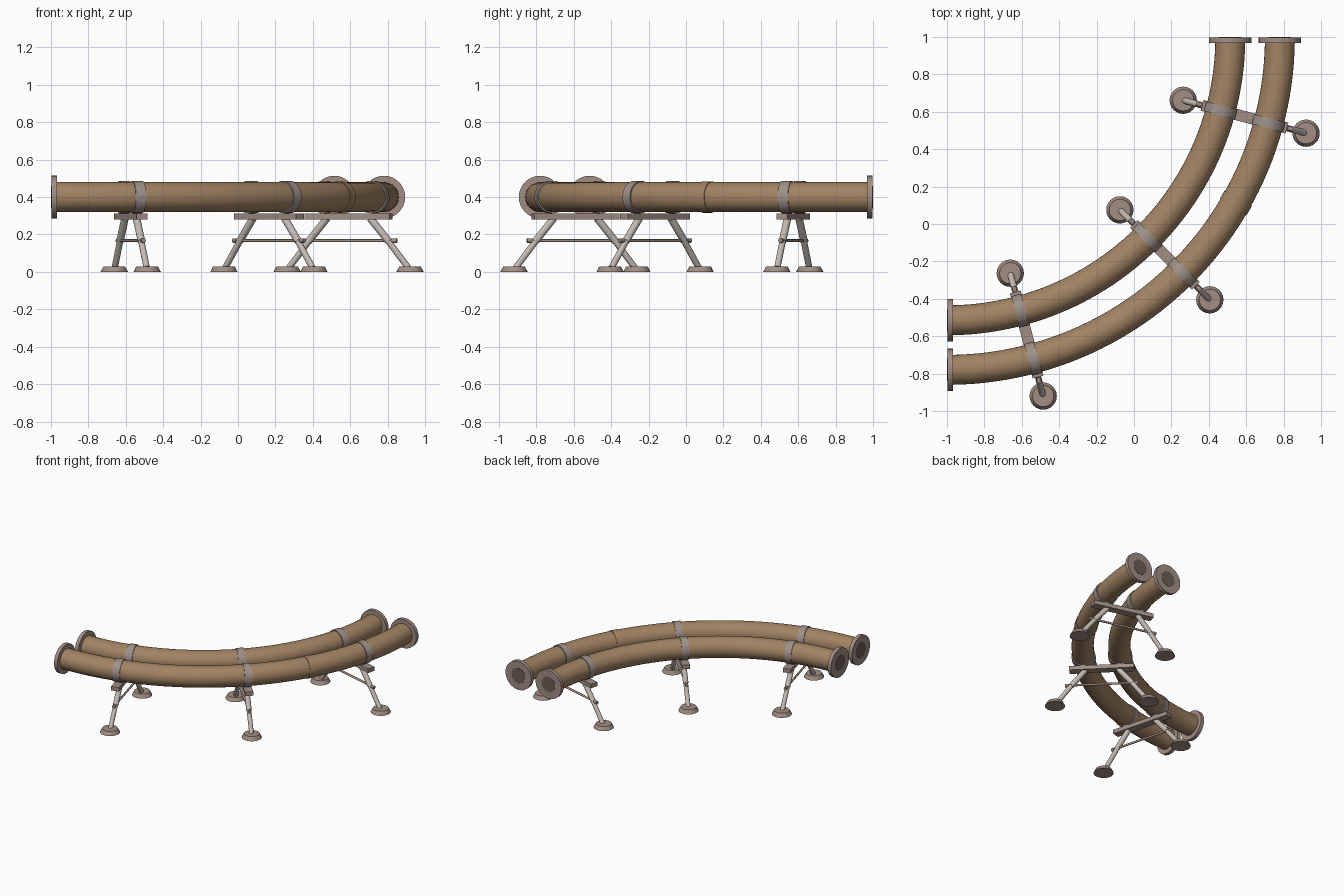
import bpy, bmesh, math
from mathutils import Vector

if "Cube" in bpy.data.objects:
    bpy.data.objects.remove(bpy.data.objects["Cube"])

def material(name, rgb):
    m = bpy.data.materials.new(name)
    m.diffuse_color = (*rgb, 1)
    m.use_nodes = True
    m.node_tree.nodes["Principled BSDF"].inputs["Base Color"].default_value = m.diffuse_color
    return m

BROWN = material("brown pipe", (0.36, 0.225, 0.125))
METAL = material("warm grey metal", (0.36, 0.27, 0.23))
STRAP = material("strap grey", (0.34, 0.28, 0.255))
STEEL = material("pale steel", (0.55, 0.49, 0.45))
DARK = material("dark opening", (0.15, 0.11, 0.095))

CX, CY, H = -1.0, 1.0, 0.40          # bend centre and pipe height
R_IN, R_OUT = 1.515, 1.78            # bend radii of the two pipes
R_MID = (R_IN + R_OUT) / 2

def at(r, t, z=H):
    """Point at bend radius r, angle t measured from -y towards +x."""
    return Vector((CX + r * math.sin(t), CY - r * math.cos(t), z))

def finish(bm, name, mat):
    bmesh.ops.recalc_face_normals(bm, faces=bm.faces)
    me = bpy.data.meshes.new(name)
    bm.to_mesh(me)
    bm.free()
    me.materials.append(mat)
    ob = bpy.data.objects.new(name, me)
    bpy.context.collection.objects.link(ob)
    bpy.context.view_layer.objects.active = ob
    ob.select_set(True)
    bpy.ops.object.shade_smooth_by_angle(angle=math.radians(35))
    ob.select_set(False)
    return ob

def rod(name, p, q, r1, mat, r2=None, n=24):
    """Capped cylinder or cone from p to q."""
    p, q = Vector(p), Vector(q)
    bm = bmesh.new()
    bmesh.ops.create_cone(bm, cap_ends=True, segments=n, radius1=r1,
                          radius2=r1 if r2 is None else r2, depth=(q - p).length)
    rot = (q - p).to_track_quat('Z', 'Y').to_matrix()
    bmesh.ops.rotate(bm, verts=bm.verts, matrix=rot)
    bmesh.ops.translate(bm, verts=bm.verts, vec=(p + q) / 2)
    return finish(bm, name, mat)

def bend(name, r, rad, t0, t1, steps, mat, n=32):
    """Round tube swept along the bend."""
    bm = bmesh.new()
    rings = []
    for i in range(steps + 1):
        t = t0 + (t1 - t0) * i / steps
        rings.append([bm.verts.new(at(r + rad * math.cos(a), t, H + rad * math.sin(a)))
                      for a in (2 * math.pi * k / n for k in range(n))])
    for a, b in zip(rings, rings[1:]):
        for k in range(n):
            bm.faces.new((a[k], a[(k + 1) % n], b[(k + 1) % n], b[k]))
    bm.faces.new(rings[0])
    bm.faces.new(rings[-1])
    return finish(bm, name, mat)

# Pipes with end flanges and dark openings
for side, r in (("inner", R_IN), ("outer", R_OUT)):
    bend(side + "_pipe", r, 0.08, 0.01, math.pi / 2 - 0.01, 48, BROWN)
    for t, d in ((0, Vector((1, 0, 0))), (math.pi / 2, Vector((0, -1, 0)))):
        p = at(r, t)
        rod(side + "_flange", p + d * 0.002, p + d * 0.031, 0.114, METAL, n=32)
        rod(side + "_opening", p, p + d * 0.006, 0.06, DARK)

# Seam on the outer pipe
bend("pipe_seam", R_OUT, 0.084, math.radians(59.3), math.radians(61), 2, BROWN)

# Three supports
for deg in (15, 45, 75):
    t = math.radians(deg)
    # clamp straps
    for r in (R_IN, R_OUT):
        w = 0.027 / r
        bend("clamp_strap", r, 0.087, t - w, t + w, 2, STRAP)
    # top beam
    bm = bmesh.new()
    bmesh.ops.create_cube(bm, size=1)
    bmesh.ops.scale(bm, verts=bm.verts, vec=(0.47, 0.06, 0.032))
    ob = finish(bm, "support_beam", METAL)
    ob.location = at(R_MID, t, 0.296)
    ob.rotation_euler.z = t - math.pi / 2
    # cross bar
    rod("cross_bar", at(R_MID - 0.265, t, 0.167), at(R_MID + 0.265, t, 0.167), 0.008, METAL, n=12)
    for s in (-1, 1):
        def leg_point(u, z):
            return at(R_MID + s * u, t, z)
        # foot pad, splayed leg, upper sleeve and bar knob
        rod("foot_pad", leg_point(0.34, 0), leg_point(0.34, 0.03), 0.073, METAL, 0.057)
        rod("lower_leg", leg_point(0.33, 0.022), leg_point(0.2, 0.19), 0.017, STEEL, n=16)
        rod("upper_leg", leg_point(0.222, 0.163), leg_point(0.12, 0.286), 0.02, STEEL, n=16)
        rod("bar_knob", leg_point(0.24, 0.167), leg_point(0.268, 0.167), 0.012, METAL, n=12)
